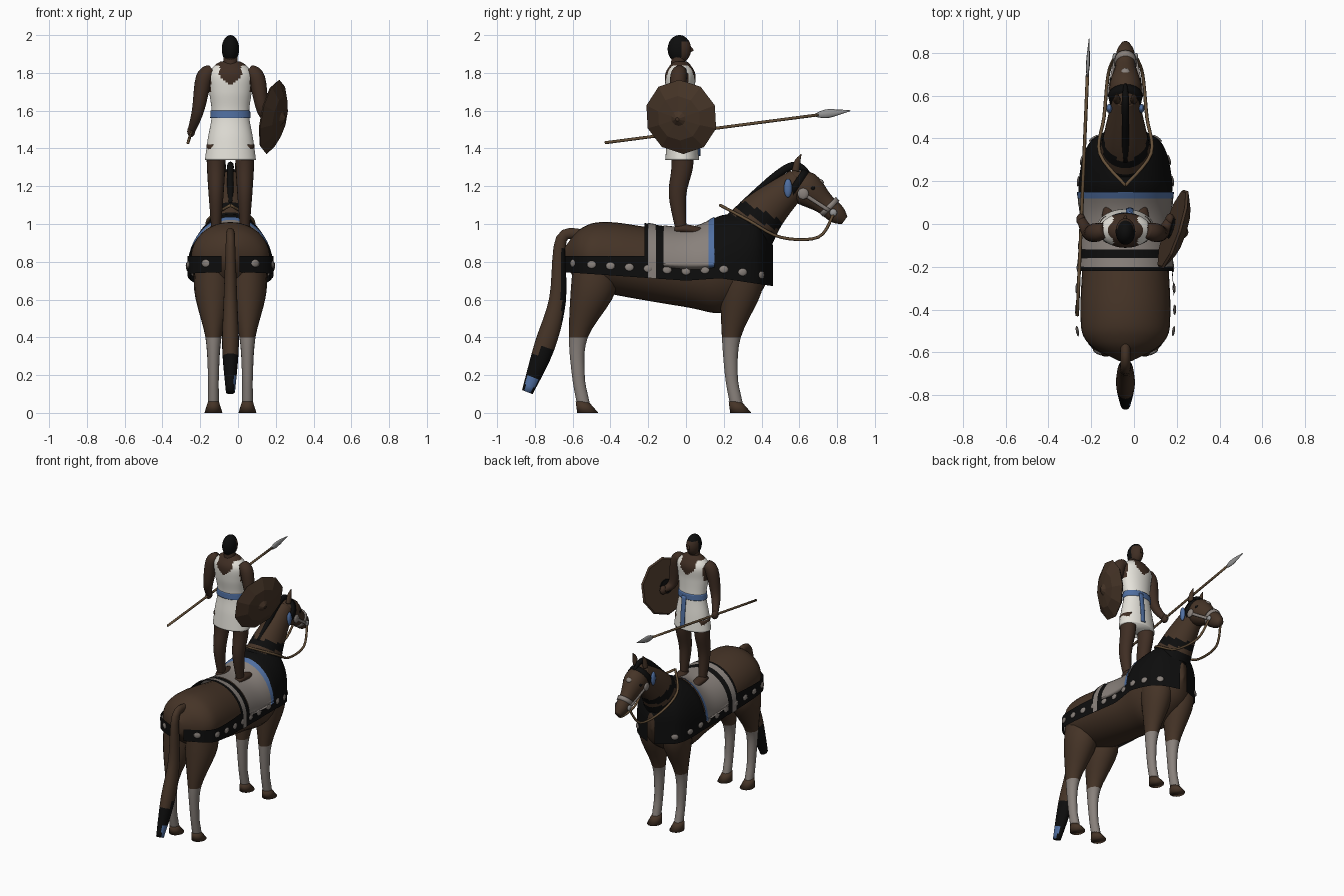
import bpy, bmesh, math
from mathutils import Vector

if "Cube" in bpy.data.objects:
    bpy.data.objects.remove(bpy.data.objects["Cube"])

X, Y, Z = Vector.Fill(3), Vector.Fill(3), Vector.Fill(3)
X.x = Y.y = Z.z = 1
CENTRE = X * -.04  # centre line of horse and rider
COLOURS = {"coat brown": (.06, .034, .02), "skin brown": (.05, .027, .017),
           "black": (.004, .004, .004), "cream cloth": (.78, .76, .7),
           "pale grey": (.25, .22, .2), "blue cloth": (.08, .16, .36),
           "wood": (.13, .08, .04), "steel": (.3, .3, .3)}
MATERIALS = {}
for label, rgb in COLOURS.items():
    material = MATERIALS[label] = bpy.data.materials.new(label)
    material.use_nodes = True
    material.diffuse_color = (*rgb, 1)
    material.node_tree.nodes["Principled BSDF"].inputs["Base Color"].default_value = (*rgb, 1)


def finish(name, bm, colour, rule=None, smooth=True):
    """Turn a bmesh into an object, colouring faces by an optional rule."""
    bmesh.ops.recalc_face_normals(bm, faces=bm.faces)
    used = [colour]
    for face in bm.faces:
        face.smooth = smooth
        choice = (rule and rule(face.calc_center_median())) or colour
        if choice not in used:
            used.append(choice)
        face.material_index = used.index(choice)
    mesh = bpy.data.meshes.new(name)
    bm.to_mesh(mesh)
    bm.free()
    for label in used:
        mesh.materials.append(MATERIALS[label])
    part = bpy.data.objects.new(name, mesh)
    part.location = CENTRE
    bpy.context.collection.objects.link(part)
    return part


def spline(rows, steps):
    """Smooth interpolation through rows of numbers."""
    rows = [Vector(row) for row in rows]
    dense = []
    for i, (start, end) in enumerate(zip(rows, rows[1:])):
        leave = (end - rows[max(i - 1, 0)]) / 2
        arrive = (rows[min(i + 2, len(rows) - 1)] - start) / 2
        for j in range(steps):
            t = j / steps
            ease = t * t * (3 - 2 * t)
            dense.append(start.lerp(end, ease) + leave * t * (1 - t) ** 2 - arrive * t * t * (1 - t))
    return dense + [rows[-1]]


def sections(rows, x=0, wide=.85):
    """Sections from (y, z, radius) at a fixed x."""
    return [(x, y, z, radius * wide, radius) for y, z, radius in rows]


def loft(name, rows, colour, sides=20, steps=5, plane=None, across=X, rule=None, smooth=True):
    """Skin elliptical sections given as (x, y, z, width, depth)."""
    rows = spline(rows, steps)
    points = [Vector(row[:3]) for row in rows]
    bm, rings = bmesh.new(), []
    for i, (point, row) in enumerate(zip(points, rows)):
        along = plane or (points[min(i + 1, len(points) - 1)] - points[max(i - 1, 0)]).normalized()
        u = (across - along * across.dot(along)).normalized()
        v = along.cross(u)
        angles = [math.tau * j / sides for j in range(sides)]
        rings.append([bm.verts.new(point + u * row[3] * math.cos(a) + v * row[4] * math.sin(a))
                      for a in angles])
    for ring, following in zip(rings, rings[1:]):
        for j in range(sides):
            bm.faces.new((ring[j], ring[j - 1], following[j - 1], following[j]))
    bm.faces.new(rings[0])
    bm.faces.new(rings[-1])
    return finish(name, bm, colour, rule, smooth)


def ball(name, place, size, colour, rule=None, turn=0, sides=10):
    bm = bmesh.new()
    bmesh.ops.create_uvsphere(bm, u_segments=sides, v_segments=sides, radius=1)
    bmesh.ops.scale(bm, vec=size, verts=bm.verts)
    part = finish(name, bm, colour, rule)
    part.rotation_euler.z = turn
    part.location = Vector(place) + CENTRE


# Horse barrel: x, y, z, half width, half height
BARREL = [(0, -.64, .83, .03, .05), (0, -.55, .83, .18, .15), (0, -.4, .82, .21, .19),
          (0, 0, .76, .19, .2), (0, .2, .78, .2, .25), (0, .38, .82, .15, .2), (0, .46, .82, .01, .05)]
loft("horse_body", BARREL, "coat brown", sides=32, steps=8, plane=Y)
DENSE = spline(BARREL, 20)


def barrel(y):
    """Mid height, half width and half height of the barrel at y."""
    for before, after in zip(DENSE, DENSE[1:]):
        if y <= after.y:
            share = max(0, (y - before.y) / (after.y - before.y))
            return before.lerp(after, share)[2:]
    return DENSE[-1][2:]


def cover(name, start, end, low, colour, gap, high=2, steps=10):
    """Cloth over the barrel that hangs straight below its widest line."""
    bm = bmesh.new()
    for side in (-1, 1):
        previous = None
        for i in range(steps + 1):
            y = start + (end - start) * i / steps
            middle, width, height = barrel(y)
            width, height = width + gap, height + gap
            top = math.asin(max(0, min(1, (high - middle) / height)))
            arc = [top * j / 12 for j in range(13)]
            line = [(width, low(y))] + [(width * math.cos(a), min(high, middle + height * math.sin(a)))
                                        for a in arc]
            row = [bm.verts.new((side * x, y, z)) for x, z in line]
            if previous:
                for j in range(len(arc)):
                    bm.faces.new((previous[j], previous[j + 1], row[j + 1], row[j]))
            previous = row
    bmesh.ops.remove_doubles(bm, verts=bm.verts, dist=.001)
    finish(name, bm, colour)


# Trappings
def hem(y):
    return .7 + .07 * abs(y) if y < .2 else .71 - .15 * (y - .2)


def saddle_hem(y):
    return .79


cover("hanging_band", -.64, .2, hem, "black", .018, high=.83, steps=40)
cover("chest_cloth", .15, .46, hem, "black", .018, steps=30)
cover("rear_girth_cloth", -.22, -.12, hem, "black", .02)
cover("girth_stripe", -.2, -.16, hem, "pale grey", .024)
cover("saddle_cloth", -.12, .13, saddle_hem, "pale grey", .024)
cover("saddle_stripe", .12, .15, saddle_hem, "blue cloth", .026)
for side in (-1, 1):
    for i in range(11):
        y = -.6 + i / 10
        middle, width, height = barrel(y)
        slope = (barrel(y + .01)[1] - width) / .01
        ball("band_medallion", (side * (width + .02), y, hem(y) + .05), (.007, .025, .02),
             "pale grey", turn=-side * math.atan(slope))


# Neck, mane and head
def neck_cloth(spot):
    reach = spot.z + spot.y / 2
    return "black" if reach < 1.18 or 1.21 < reach < 1.27 else None


loft("horse_neck", sections([(.26, .86, .17), (.41, 1.06, .12), (.6, 1.23, .07)]), "coat brown",
     sides=32, steps=16, rule=neck_cloth)
loft("mane", sections([(.3, 1.1, .02), (.48, 1.26, .02), (.58, 1.31, .02), (.65, 1.27, .01)]), "black")
loft("horse_head", sections([(.54, 1.24, .05), (.63, 1.19, .09), (.73, 1.11, .058), (.8, 1.05, .05),
                             (.84, 1.02, .025)]), "coat brown")
loft("noseband", sections([(.75, 1.1, .062), (.77, 1.08, .06)]), "pale grey", steps=1)
loft("browband", sections([(.57, 1.22, .088), (.6, 1.2, .096)]), "black", steps=1)
ball("forehead_plate", (0, .7, 1.22), (.025, .03, .02), "pale grey")
for side in (-1, 1):
    loft("ear", sections([(.58, 1.28, .02), (.59, 1.33, .016), (.61, 1.37, .002)], side * .04), "coat brown")
    ball("eye", (side * .064, .67, 1.19), (.01, .014, .011), "black")
    ball("cheek_plate", (side * .077, .62, 1.16), (.01, .03, .03), "pale grey")
    ball("bridle_tassel", (side * .075, .54, 1.19), (.014, .022, .05), "blue cloth")
    loft("cheek_strap", [(side * .077, .62, 1.16, .006, .01), (side * .052, .76, 1.07, .006, .01)],
         "pale grey")
    ball("bit_ring", (side * .05, .78, 1.06), (.01, .02, .02), "steel")
    reins = [(.05, .78, 1.05), (.08, .7, .93), (.1, .5, .93), (.12, .33, 1.02), (0, .18, 1.1)]
    loft("rein", [(side * x, y, z, .008, .008) for x, y, z in reins], "wood", sides=8)


# Tail, dark at the tip and along the inner face
def tail_hair(spot):
    inner = spot.z < .86 and spot.y > -.66
    tip = spot.z < .33
    return "blue cloth" if spot.z < .2 and spot.x > .02 else "black" if inner or tip else None


loft("tail", sections([(-.54, .94, .03), (-.66, .92, .03), (-.68, .6, .045), (-.75, .35, .055),
                       (-.84, .11, .03)], wide=.8), "coat brown", rule=tail_hair)


# Horse legs with pale stockings
def stocking(spot):
    return "pale grey" if spot.z < .39 else None


THIGH = [(-.49, .86, .1), (-.49, .65, .12)]
SHOULDER = [(.29, .8, .12), (.29, .64, .11)]
for side in (-1, 1):
    for name, upper, y in (("hind", THIGH, -.57), ("fore", SHOULDER, .24)):
        lower = [(y, .4, .05), (y, .2, .034), (y + .02, .08, .034), (y + .03, .04, .034)]
        loft(name + "_leg", sections(upper + lower, side * .09), "coat brown", plane=Z, rule=stocking)
        loft(name + "_hoof", sections([(y + .05, 0, .056), (y + .02, .06, .034)], side * .09),
             "coat brown", steps=1, plane=Z)


# Rider torso with the tunic painted by neckline and armhole
def tunic(spot):
    drop = max(0, spot.z - 1.74)
    scoop = drop and abs(spot.x) < min(.058, math.sqrt(drop) / 4)
    arm = spot.z > 1.7 and abs(spot.x) > .103
    return "skin brown" if scoop or arm or spot.z > 1.84 else None


loft("rider_tunic", sections([(-.02, 1.34, .09), (-.02, 1.45, .08), (-.02, 1.58, .066), (-.03, 1.7, .075),
                              (-.03, 1.79, .08), (-.03, 1.84, .055), (-.03, 1.86, .035)], wide=1.5),
     "cream cloth", sides=56, steps=8, plane=Z, rule=tunic)
loft("belt", sections([(-.02, 1.56, .074), (-.02, 1.6, .072)], wide=1.45), "blue cloth", sides=32, plane=Z)
loft("sash", sections([(.05, 1.58, .007), (.065, 1.45, .007), (.07, 1.36, .007)], .02, wide=2.5),
     "blue cloth")
loft("rider_neck", sections([(-.04, 1.83, .04), (-.04, 1.9, .036)], wide=1), "skin brown")


def hair(spot):
    crown = spot.z > .038
    back = spot.y < .01 and spot.z > -.045
    return "black" if crown or back else None


ball("rider_head", (0, -.035, 1.926), (.046, .062, .074), "skin brown", rule=hair, sides=32)
loft("nose", sections([(.02, 1.94, .006), (.03, 1.92, .01), (.02, 1.91, .006)]), "skin brown", plane=Z)

# Rider limbs; the spear hand is lower than the shield hand
for side, grip in ((-1, 1.49), (1, 1.56)):
    loft("rider_leg", sections([(-.02, 1.42, .06), (-.02, 1.3, .057), (-.045, 1.15, .046),
                                (-.025, .96, .028)], side * .076), "skin brown", plane=Z)
    loft("rider_foot", sections([(-.06, .97, .016), (-.02, .975, .024), (.05, .967, .022), (.11, .96, .01)],
                                side * .077, wide=1.4), "skin brown", plane=Y)
    arm = [(.1, -.03, 1.81, .035), (.14, -.04, 1.77, .044), (.172, -.04, 1.6, .032), (.208, .02, grip, .02)]
    loft("rider_arm", [(side * x, y, z, r, r) for x, y, z, r in arm], "skin brown")
    ball("rider_hand", (side * .208, .02, grip), (.022, .03, .03), "skin brown")

# Spear
butt, tip = Vector((-.225, -.43, 1.43)), Vector((-.17, .87, 1.6))


def spear_part(name, stops, colour, flat):
    loft(name, [(*butt.lerp(tip, t), r * flat, r) for t, r in stops], colour, sides=8)


spear_part("spear_shaft", [(0, .008), (.87, .008)], "wood", 1)
spear_part("spear_head", [(.86, .01), (.91, .023), (1, .002)], "steel", .4)

# Faceted shield, dished outward with a boss
outward = Vector((.93, -.3, -.18)).normalized()
hub = Vector((.225, -.025, 1.567))


def shield_part(name, rings, colour):
    loft(name, [(*(hub + outward * depth), r, r) for depth, r in rings], colour,
         sides=10, steps=1, plane=outward, across=Z, smooth=False)


shield_part("shield", [(-.01, .19), (0, .2), (.04, .12), (.05, .04), (.07, .01)], "coat brown")
shield_part("shield_grip", [(-.02, .05), (-.01, .05)], "black")
